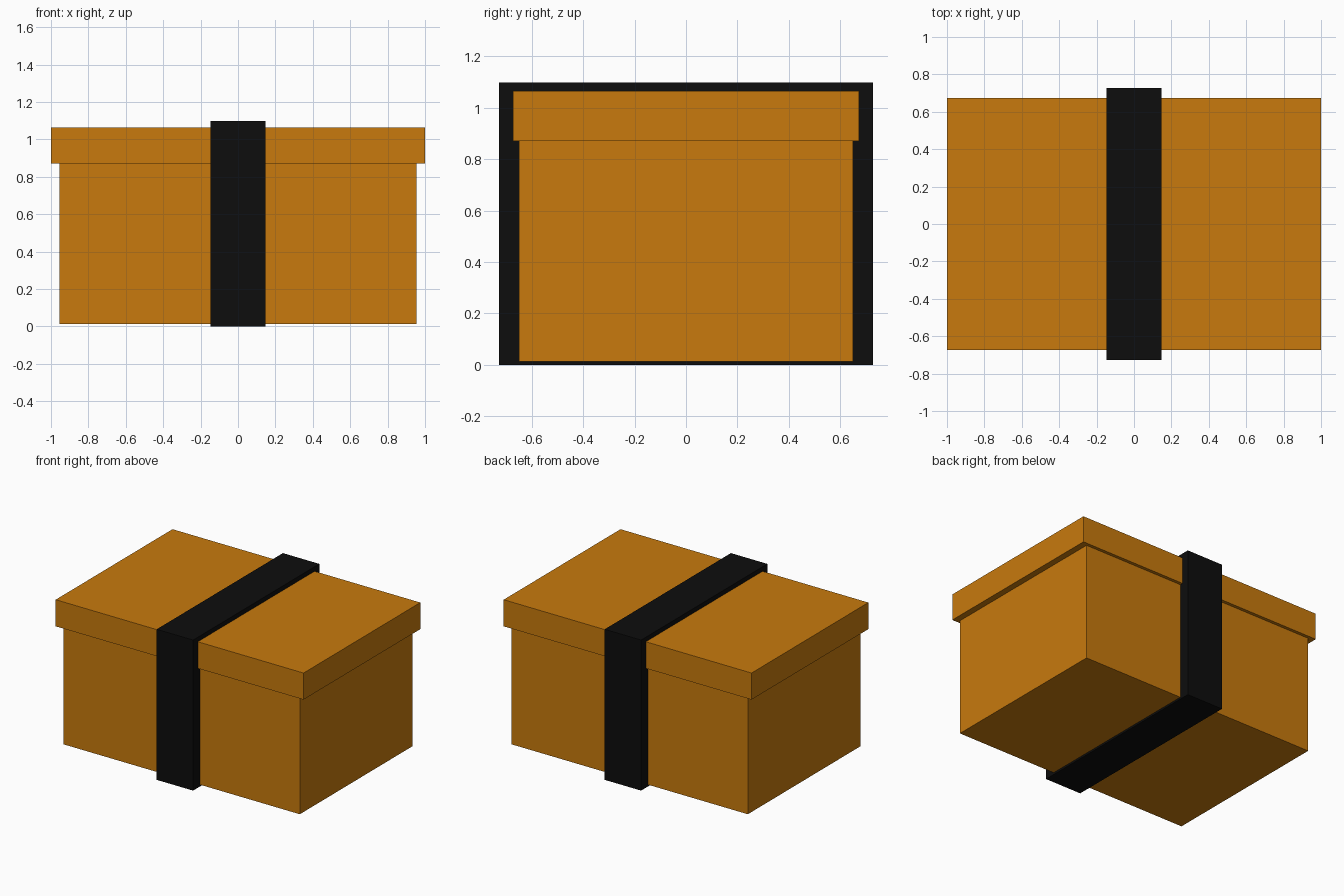
import bpy

if "Cube" in bpy.data.objects:
    bpy.data.objects.remove(bpy.data.objects["Cube"])


def material(name, rgb):
    mat = bpy.data.materials.new(name)
    mat.diffuse_color = (*rgb, 1.0)
    mat.use_nodes = True
    mat.node_tree.nodes["Principled BSDF"].inputs["Base Color"].default_value = mat.diffuse_color
    return mat


def box(name, size_x, size_y, z_low, z_high, mat):
    """Box centred on x = y = 0, spanning z_low to z_high."""
    bpy.ops.mesh.primitive_cube_add(size=1, location=(0, 0, (z_low + z_high) / 2))
    obj = bpy.context.object
    obj.name = name
    obj.scale = (size_x, size_y, z_high - z_low)
    bpy.ops.object.transform_apply(location=False, rotation=False, scale=True)
    obj.data.materials.append(mat)
    return obj


orange = material("orange_card", (0.58, 0.195, 0.004))
black = material("black_ribbon", (0.004, 0.004, 0.004))

# Gift box body
box("box_body", 1.908, 1.30, 0.014, 0.90, orange)

# Overhanging lid
box("box_lid", 2.0, 1.346, 0.871, 1.065, orange)

# Thick ribbon band wrapped around the middle
box("ribbon_band", 0.294, 1.455, 0.0, 1.098, black)
